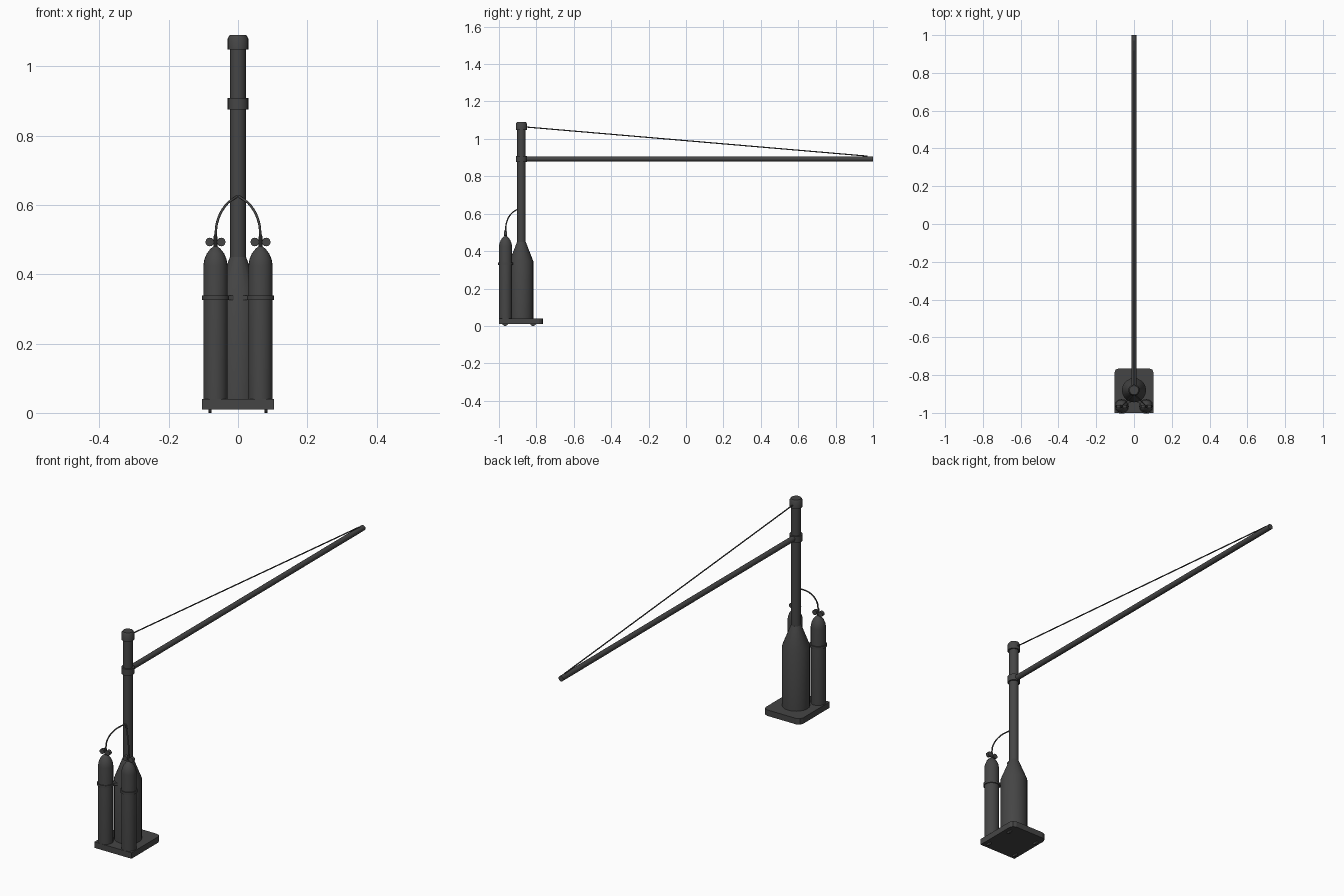
import bpy, bmesh, math
from mathutils import Vector

if "Cube" in bpy.data.objects:
    bpy.data.objects.remove(bpy.data.objects["Cube"])

dark = bpy.data.materials.new("dark_grey")
dark.diffuse_color = (0.06, 0.06, 0.06, 1)
dark.use_nodes = True
dark.node_tree.nodes["Principled BSDF"].inputs["Base Color"].default_value = dark.diffuse_color


def finish(obj, smooth=True):
    obj.data.materials.append(dark)
    if smooth:
        bpy.ops.object.select_all(action='DESELECT')
        obj.select_set(True)
        bpy.context.view_layer.objects.active = obj
        bpy.ops.object.shade_smooth_by_angle(angle=math.radians(35))
    return obj


def from_bmesh(name, bm, smooth=True):
    bmesh.ops.recalc_face_normals(bm, faces=bm.faces[:])
    me = bpy.data.meshes.new(name)
    bm.to_mesh(me)
    bm.free()
    obj = bpy.data.objects.new(name, me)
    bpy.context.collection.objects.link(obj)
    return finish(obj, smooth)


def lathe(name, x, y, profile, sides=20):
    """Closed solid turned around a vertical axis from (radius, z) pairs."""
    bm = bmesh.new()
    rings = []
    for r, z in profile:
        rings.append([bm.verts.new((x + r * math.cos(2 * math.pi * i / sides),
                                    y + r * math.sin(2 * math.pi * i / sides), z))
                      for i in range(sides)])
    for a, b in zip(rings, rings[1:]):
        for i in range(sides):
            j = (i + 1) % sides
            bm.faces.new((a[i], a[j], b[j], b[i]))
    bm.faces.new(rings[0])
    bm.faces.new(rings[-1])
    return from_bmesh(name, bm)


def rod(name, a, b, r, sides=16):
    """Cylinder between two points."""
    a, b = Vector(a), Vector(b)
    bpy.ops.mesh.primitive_cylinder_add(vertices=sides, radius=r, depth=(b - a).length,
                                        location=(a + b) / 2)
    obj = bpy.context.object
    obj.rotation_euler = (b - a).to_track_quat('Z', 'Y').to_euler()
    obj.name = name
    return finish(obj)


def hose(name, points, r):
    cu = bpy.data.curves.new(name, 'CURVE')
    cu.dimensions = '3D'
    cu.bevel_depth = r
    cu.bevel_resolution = 2
    cu.use_fill_caps = True
    sp = cu.splines.new('BEZIER')
    sp.bezier_points.add(len(points) - 1)
    for bp, p in zip(sp.bezier_points, points):
        bp.co = p
        bp.handle_left_type = bp.handle_right_type = 'AUTO'
    obj = bpy.data.objects.new(name, cu)
    bpy.context.collection.objects.link(obj)
    cu.materials.append(dark)


PY = -0.88  # mast position

# Base plate with cut rear corners
bm = bmesh.new()
outline = [(-0.104, -1.0), (0.104, -1.0), (0.104, -0.787), (0.097, -0.771), (0.08, -0.764),
           (-0.08, -0.764), (-0.097, -0.771), (-0.104, -0.787)]
face = bm.faces.new([bm.verts.new((x, y, 0.01)) for x, y in outline])
top = bmesh.ops.extrude_face_region(bm, geom=[face])
bmesh.ops.translate(bm, vec=(0, 0, 0.03),
                    verts=[v for v in top['geom'] if isinstance(v, bmesh.types.BMVert)])
from_bmesh("base_plate", bm, smooth=False)

# Mast: wide foot, shoulder, slim pole, collars
lathe("mast_body", 0, PY, [(0.064, 0.038), (0.064, 0.345), (0.023, 0.45)])
lathe("mast_pole", 0, PY, [(0.0225, 0.44), (0.0225, 1.07)])
lathe("boom_collar", 0, PY, [(0.03, 0.876), (0.03, 0.908)])
lathe("mast_cap", 0, PY, [(0.03, 1.048), (0.03, 1.08), (0.024, 1.09)])

# Boom and stay cable
rod("boom", (0, PY, 0.893), (0, 1.0, 0.893), 0.0135)
rod("stay_cable", (0, PY + 0.02, 1.064), (0, 0.97, 0.908), 0.003, 8)

for s, side in ((-1, "left"), (1, "right")):
    tx, ty = s * 0.065, -0.965
    # Gas cylinder with domed top and valve neck
    lathe(side + "_gas_cylinder", tx, ty,
          [(0.035, 0.038), (0.035, 0.425), (0.032, 0.443), (0.025, 0.46),
           (0.014, 0.474), (0.006, 0.48)])
    lathe(side + "_valve", tx, ty, [(0.006, 0.475), (0.006, 0.505), (0.004, 0.515)], 10)
    rod(side + "_valve_stem", (tx - 0.016, ty, 0.493), (tx + 0.016, ty, 0.493), 0.003, 8)
    for k in (-1, 1):
        kx = tx + k * 0.0165
        rod(side + "_valve_knob", (kx, ty - 0.008, 0.493), (kx, ty + 0.008, 0.493), 0.0125, 12)

    # Strap and its bracket to the mast
    lathe(side + "_strap", tx, ty, [(0.0395, 0.326), (0.0395, 0.339)])
    bpy.ops.mesh.primitive_cube_add(size=1, location=(s * 0.029, -0.937, 0.3325))
    br = bpy.context.object
    br.name = side + "_strap_bracket"
    br.scale = (0.04, 0.022, 0.013)
    br.rotation_euler.z = -s * math.radians(20)
    finish(br, False)

    # Hose arching to the mast
    hose(side + "_hose", [(tx, ty, 0.505), (s * 0.06, -0.96, 0.55),
                          (s * 0.037, -0.937, 0.597), (0, -0.897, 0.627)], 0.0035)

    # Small wheels under the plate
    for wy in (-0.967, -0.818):
        rod(side + "_wheel", (s * 0.076, wy, 0.017), (s * 0.085, wy, 0.017), 0.017, 16)
